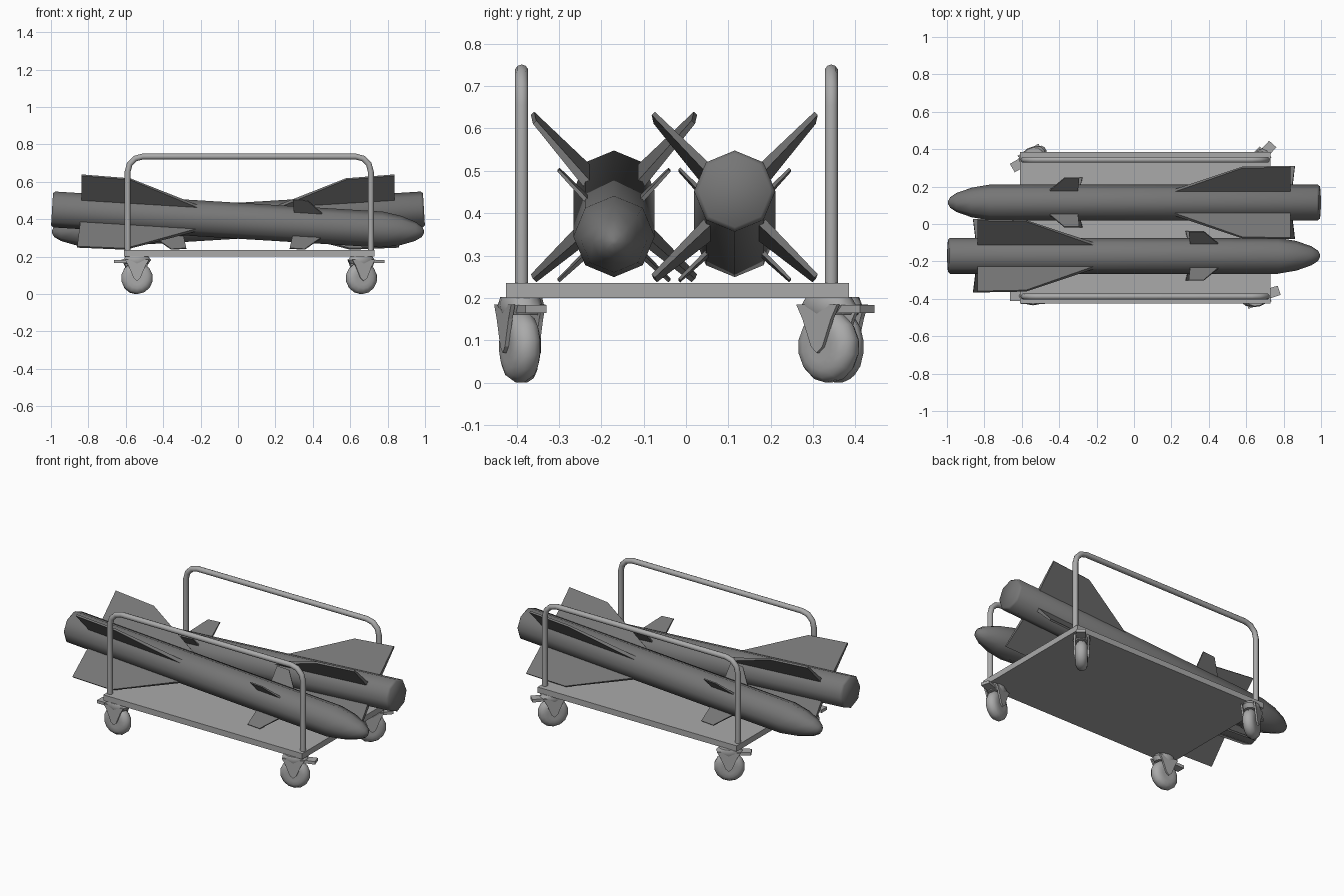
import bpy, bmesh
from math import cos, sin, pi, radians
from mathutils import Matrix, Vector

if "Cube" in bpy.data.objects:
    bpy.data.objects.remove(bpy.data.objects["Cube"])


def material(name, v):
    m = bpy.data.materials.new(name)
    m.use_nodes = True
    m.diffuse_color = (v, v, v, 1)
    m.node_tree.nodes["Principled BSDF"].inputs["Base Color"].default_value = (v, v, v, 1)
    return m


DARK = material("dark grey", 0.18)
LIGHT = material("light grey", 0.40)


def finish(name, bm, mat, matrix=Matrix(), smooth=None):
    bmesh.ops.recalc_face_normals(bm, faces=bm.faces)
    me = bpy.data.meshes.new(name)
    bm.to_mesh(me)
    bm.free()
    me.materials.append(mat)
    if smooth:
        me.shade_smooth()
        me.set_sharp_from_angle(angle=radians(smooth))
    ob = bpy.data.objects.new(name, me)
    bpy.context.collection.objects.link(ob)
    ob.matrix_world = matrix
    return ob


def skin(bm, rings, closed=False):
    """Join rings of points into a tube with capped ends."""
    loops = [[bm.verts.new(p) for p in r] for r in rings]
    n = len(loops[0])
    pairs = list(zip(loops, loops[1:]))
    if closed:
        pairs.append((loops[-1], loops[0]))
    else:
        bm.faces.new(loops[0])
        bm.faces.new(loops[-1])
    for a, b in pairs:
        for i in range(n):
            j = (i + 1) % n
            bm.faces.new((a[i], a[j], b[j], b[i]))


def lathe(name, profile, sides, mat, matrix, smooth):
    """Revolve (position, radius) pairs around the local x axis."""
    bm = bmesh.new()
    skin(bm, [[(x, r * sin(2 * pi * i / sides), r * cos(2 * pi * i / sides))
               for i in range(sides)] for x, r in profile])
    return finish(name, bm, mat, matrix, smooth)


def plate(name, outline, half, mat, matrix):
    """Flat plate in the local xz plane; half(z) gives its half thickness."""
    bm = bmesh.new()
    skin(bm, [[(x, s * half(z), z) for x, z in outline] for s in (-1, 1)])
    return finish(name, bm, mat, matrix)


def box(name, lo, hi, mat, matrix=Matrix()):
    bm = bmesh.new()
    skin(bm, [[(lo[0], lo[1], z), (hi[0], lo[1], z), (hi[0], hi[1], z), (lo[0], hi[1], z)]
              for z in (lo[2], hi[2])])
    return finish(name, bm, mat, matrix)


# Missiles: eight-sided bodies, nose to tail, each with two sets of four fins
BODY = [(-0.996, 0.086), (-0.985, 0.096), (0.77, 0.096), (0.87, 0.079),
        (0.95, 0.051), (0.985, 0.028), (0.997, 0.006)]
TAIL_FIN = [(-0.84, 0.06), (-0.85, 0.272), (-0.59, 0.265), (-0.22, 0.09), (-0.22, 0.06)]
NOSE_FIN = [(0.30, 0.06), (0.285, 0.185), (0.365, 0.185), (0.45, 0.09), (0.45, 0.06)]


def missile(side, y, turn):
    base = (Matrix.Translation((0, y, 0.392)) @ Matrix.Rotation(turn, 4, 'Z')
            @ Matrix.Rotation(radians(3.5), 4, 'Y'))
    lathe(side + "_missile_body", BODY, 8, DARK, base, 50)
    for k in range(4):
        m = base @ Matrix.Rotation(pi / 4 + k * pi / 2, 4, 'X')
        plate(f"{side}_tail_fin_{k + 1}", TAIL_FIN, lambda r: 0.013 - 0.028 * r, DARK, m)
        plate(f"{side}_nose_fin_{k + 1}", NOSE_FIN, lambda r: 0.007 - 0.02 * r, DARK, m)


missile("front", -0.17, 0)
missile("rear", 0.115, pi)

# Cart bed
box("cart_bed", (-0.61, -0.425, 0.2), (0.73, 0.385, 0.235), LIGHT)


# Bent tube rails along both long edges
def rail(name, y, x0=-0.59, x1=0.71, top=0.735, bend=0.08, r=0.016):
    path = [(x0, 0.22, 0)]
    for cx, start in ((x0 + bend, pi), (x1 - bend, pi / 2)):
        for k in range(4):
            a = start - k * pi / 6
            path.append((cx + bend * cos(a), top - bend + bend * sin(a), a))
    path.append((x1, 0.22, 0))
    angles = [pi] + [p[2] for p in path[1:-1]] + [0]
    rings = []
    for (x, z, _), a in zip(path, angles):
        out = Vector((cos(a), 0, sin(a)))
        rings.append([Vector((x, y, z)) + out * r * cos(t) + Vector((0, r * sin(t), 0))
                      for t in (2 * pi * i / 10 for i in range(10))])
    bm = bmesh.new()
    skin(bm, rings)
    finish(name, bm, LIGHT, smooth=50)


rail("front_rail", -0.388)
rail("rear_rail", 0.343)

# Swivel casters: tyre, tapered head, two fork cheeks and a brake lever
TYRE = [(-0.034, 0.035), (-0.034, 0.055), (-0.026, 0.074), (-0.01, 0.085),
        (0.01, 0.085), (0.026, 0.074), (0.034, 0.055), (0.034, 0.035)]
CHEEK = [(-0.065, 0.185), (0.065, 0.185), (0.045, 0.15), (0.018, 0.085),
         (0, 0.07), (-0.018, 0.085), (-0.045, 0.15)]


def caster(name, x, y, degrees):
    base = Matrix.Translation((x, y, 0)) @ Matrix.Rotation(radians(degrees), 4, 'Z')
    axle = base @ Matrix.Translation((0, 0, 0.085)) @ Matrix.Rotation(pi / 2, 4, 'Z')
    lathe(name + "_wheel", TYRE, 14, LIGHT, axle, 60)
    for s in (-1, 1):
        plate(f"{name}_fork_{'left' if s > 0 else 'right'}", CHEEK, lambda z: 0.005, LIGHT,
              base @ Matrix.Translation((0, s * 0.038, 0)))
    bm = bmesh.new()
    skin(bm, [[(rx * cos(t), ry * sin(t), z) for t in (2 * pi * i / 12 for i in range(12))]
              for z, rx, ry in ((0.16, 0.06, 0.042), (0.182, 0.075, 0.05), (0.202, 0.06, 0.045))])
    finish(name + "_head", bm, LIGHT, base, 40)
    box(name + "_brake_lever", (0.04, -0.026, 0.165), (0.122, 0.026, 0.183), LIGHT, base)


caster("front_left_caster", 0.66, -0.392, 18)
caster("rear_left_caster", 0.66, 0.337, 48)
caster("rear_right_caster", -0.545, 0.36, 210)
caster("front_right_caster", -0.54, -0.385, 180)
